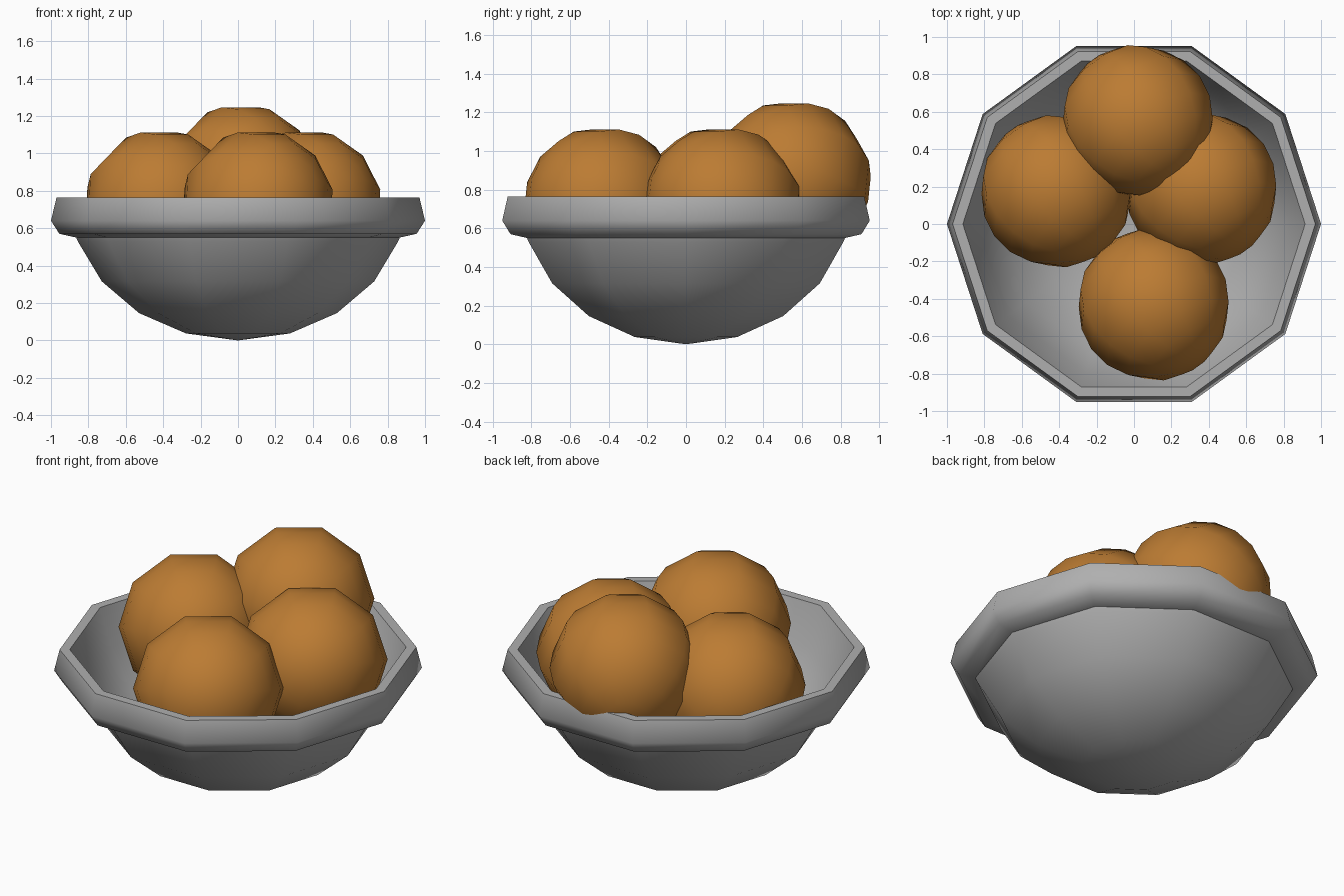
import bpy, bmesh, math
from mathutils import Matrix, Vector

if "Cube" in bpy.data.objects:
    bpy.data.objects.remove(bpy.data.objects["Cube"])

SIDES = 10
STEP = math.pi / 10


def material(name, rgb):
    m = bpy.data.materials.new(name)
    m.diffuse_color = (*rgb, 1)
    m.use_nodes = True
    m.node_tree.nodes["Principled BSDF"].inputs["Base Color"].default_value = m.diffuse_color
    return m


grey = material("stone_grey", (0.43, 0.43, 0.43))
orange = material("fruit_orange", (0.50, 0.20, 0.033))


def lathe(name, profile, mat, angle):
    """Turn (radius, z) points around z with ten sides, a corner on +x."""
    bm = bmesh.new()
    rings = []
    for r, z in profile:
        if r < 1e-4:
            rings.append([bm.verts.new((0, 0, z))] * SIDES)
        else:
            rings.append([bm.verts.new((r * math.cos(2 * math.pi * i / SIDES),
                                        r * math.sin(2 * math.pi * i / SIDES), z))
                          for i in range(SIDES)])
    for a, b in zip(rings, rings[1:]):
        for i in range(SIDES):
            j = (i + 1) % SIDES
            bm.faces.new(list(dict.fromkeys((a[i], a[j], b[j], b[i]))))
    bmesh.ops.recalc_face_normals(bm, faces=bm.faces)
    mesh = bpy.data.meshes.new(name)
    bm.to_mesh(mesh)
    bm.free()
    mesh.materials.append(mat)
    ob = bpy.data.objects.new(name, mesh)
    bpy.context.collection.objects.link(ob)
    bpy.ops.object.select_all(action='DESELECT')
    ob.select_set(True)
    bpy.context.view_layer.objects.active = ob
    bpy.ops.object.shade_smooth_by_angle(angle=math.radians(angle))
    return ob


# bowl: squashed half sphere outside, thick rim, thin wall inside
outer = [(0.9 * math.sin(i * STEP), 0.765 * (1 - math.cos(i * STEP))) for i in range(5)]
rim = [(0.865, 0.55), (0.955, 0.57), (1.0, 0.64), (0.97, 0.765), (0.915, 0.765)]
inner = [(0.88 * math.sin(i * STEP), 0.765 - 0.745 * math.cos(i * STEP))
         for i in range(4, -1, -1)]
lathe("bowl", outer + rim + inner, grey, 50)

# oranges: ten-sided balls, all tilted the same way
R = 0.41
ball = [(R * math.sin(i * STEP), -R * math.cos(i * STEP)) for i in range(11)]
az, el = math.radians(-54), math.radians(21)
axis = Vector((math.cos(az) * math.cos(el), math.sin(az) * math.cos(el), math.sin(el)))
side = Vector((-math.sin(az), math.cos(az), 0))
tilt = Matrix((side, axis.cross(side), axis)).transposed().to_4x4()

for name, pos in (("orange_left", (-0.415, 0.175, 0.72)),
                  ("orange_right", (0.36, 0.19, 0.72)),
                  ("orange_front", (0.105, -0.43, 0.72)),
                  ("orange_back", (0.02, 0.55, 0.855))):
    ob = lathe(name, ball, orange, 60)
    ob.matrix_world = Matrix.Translation(pos) @ tilt
